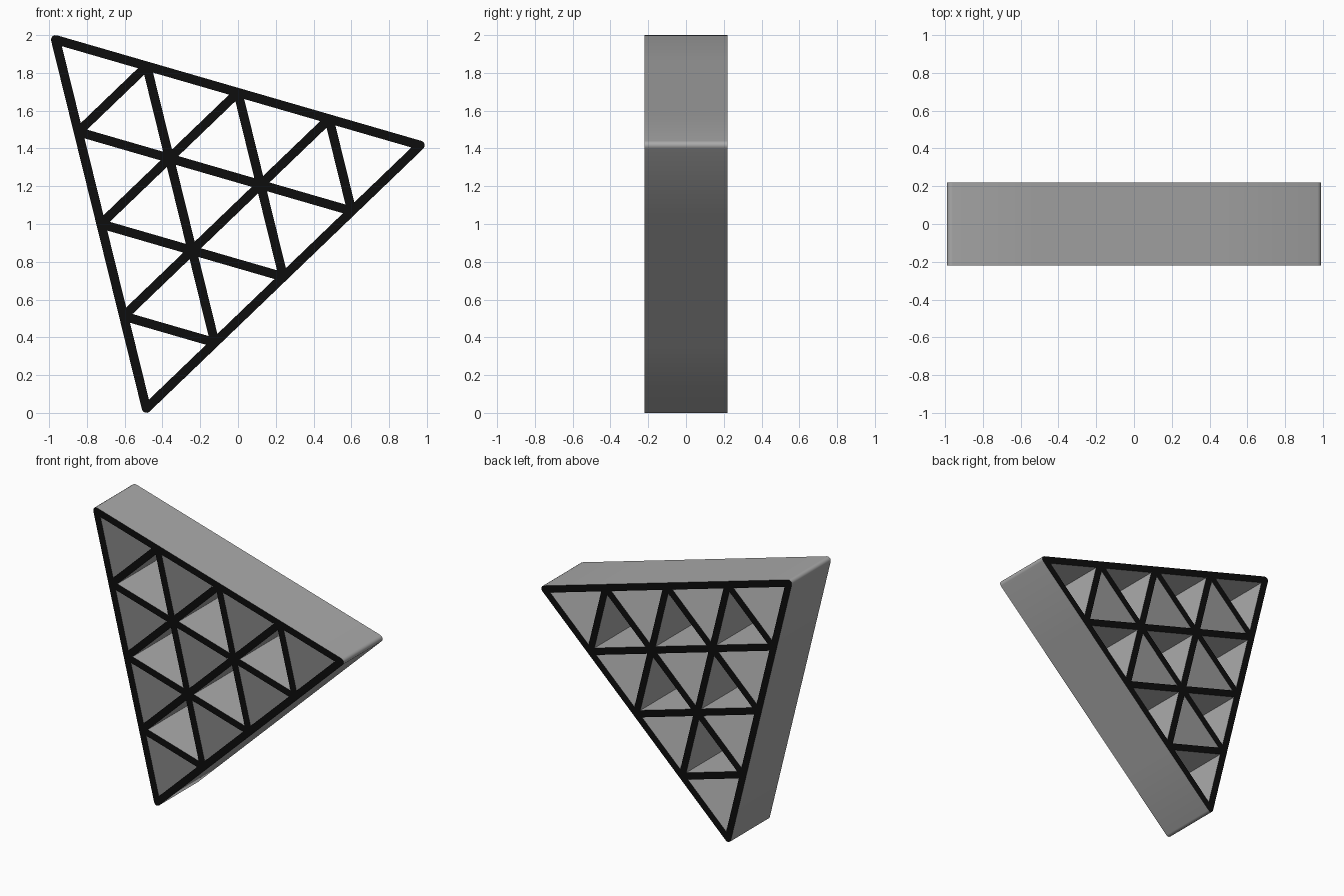
import bpy, bmesh, math
from mathutils import Vector

if "Cube" in bpy.data.objects:
    bpy.data.objects.remove(bpy.data.objects["Cube"])

N = 4          # cells along each side
H = 0.024      # half bar width
D = 0.22       # half depth

# Bar centre-line corners in the x-z plane (equilateral)
C = Vector((-0.485, 0.024))
A = Vector((-0.966, 1.976))
v = A - C
B = C + Vector((v.x * 0.5 + v.y * math.sqrt(0.75), -v.x * math.sqrt(0.75) + v.y * 0.5))


def material(name, value):
    m = bpy.data.materials.new(name)
    m.diffuse_color = (value, value, value, 1)
    m.use_nodes = True
    m.node_tree.nodes["Principled BSDF"].inputs["Base Color"].default_value = m.diffuse_color
    return m


bm = bmesh.new()


def cap(pts):
    """Matching black faces on the front and the back."""
    for y in (-D, D):
        f = bm.faces.new([bm.verts.new((p.x, y, p.y)) for p in pts])
        f.material_index = 1


def wall(p, q, smooth=False):
    """Grey wall running through the depth."""
    f = bm.faces.new([bm.verts.new(c) for c in
                      ((p.x, -D, p.y), (q.x, -D, q.y), (q.x, D, q.y), (p.x, D, p.y))])
    f.smooth = smooth


def node(i, j):
    return C + (A - C) * (i / N) + (B - C) * (j / N)


# Triangular cells: bar halves around an open hole
inradius = (A - C).length / N / (2 * math.sqrt(3))
k = (inradius - H) / inradius


def cell(tri):
    mid = (tri[0] + tri[1] + tri[2]) / 3
    hole = [mid + (p - mid) * k for p in tri]
    for a in range(3):
        b = (a + 1) % 3
        cap([tri[a], tri[b], hole[b], hole[a]])
        wall(hole[a], hole[b])


for i in range(N):
    for j in range(N - i):
        cell([node(i, j), node(i + 1, j), node(i, j + 1)])
        if i + j < N - 1:
            cell([node(i + 1, j), node(i + 1, j + 1), node(i, j + 1)])

# Outer half of the rim, with small rounded corners
corners = [C, A, B]
SEG = 4
for a in range(3):
    p, q, r = corners[a], corners[(a + 1) % 3], corners[(a + 2) % 3]
    d = (q - p).normalized()
    n = Vector((-d.y, d.x)) * H
    for s in range(N):
        p0, p1 = p.lerp(q, s / N), p.lerp(q, (s + 1) / N)
        cap([p0, p1, p1 + n, p0 + n])
        wall(p0 + n, p1 + n, True)
    start = math.atan2(n.y, n.x)
    step = -math.radians(120) / SEG
    arc = [q + Vector((math.cos(start + step * t), math.sin(start + step * t))) * H
           for t in range(SEG + 1)]
    for t in range(SEG):
        cap([q, arc[t], arc[t + 1]])
        wall(arc[t], arc[t + 1], True)

bmesh.ops.remove_doubles(bm, verts=bm.verts[:], dist=0.0005)
bmesh.ops.recalc_face_normals(bm, faces=bm.faces[:])
# Keep rim-to-cap edges sharp
for e in bm.edges:
    if len(e.link_faces) == 2 and e.calc_face_angle(0) > math.radians(40):
        e.smooth = False

mesh = bpy.data.meshes.new("triangle_lattice_shelf")
bm.to_mesh(mesh)
bm.free()
mesh.materials.append(material("grey walls", 0.40))
mesh.materials.append(material("black edging", 0.004))
obj = bpy.data.objects.new("triangle_lattice_shelf", mesh)
bpy.context.collection.objects.link(obj)
